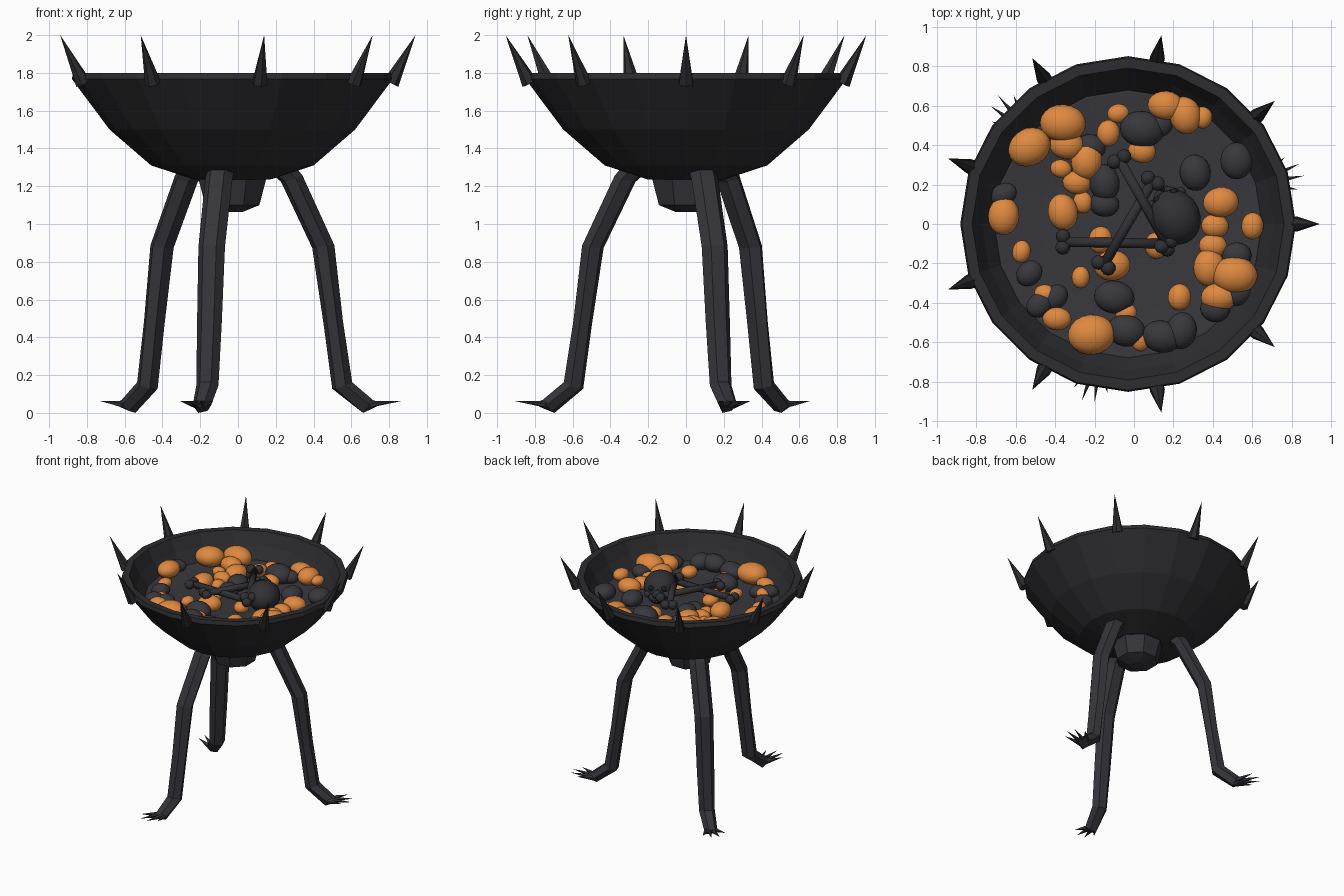
import bpy, bmesh, math, random
from mathutils import Vector, Matrix

if "Cube" in bpy.data.objects:
    bpy.data.objects.remove(bpy.data.objects["Cube"])

random.seed(4)
CX = -0.03  # axis of the bowl


def material(name, rgb):
    m = bpy.data.materials.new(name)
    m.diffuse_color = (*rgb, 1)
    m.use_nodes = True
    m.node_tree.nodes["Principled BSDF"].inputs["Base Color"].default_value = m.diffuse_color
    return m


IRON = material("black_iron", (0.026, 0.026, 0.030))
LEG = material("dark_leg_iron", (0.036, 0.035, 0.043))
COAL = material("charcoal", (0.040, 0.040, 0.047))
BONE = material("charred_bone", (0.031, 0.031, 0.036))
SOCKET = material("socket_black", (0.014, 0.014, 0.016))
EMBER = material("ember_orange", (0.74, 0.25, 0.05))


def finish(bm, name, mat, smooth=False):
    bmesh.ops.recalc_face_normals(bm, faces=bm.faces)
    me = bpy.data.meshes.new(name)
    bm.to_mesh(me)
    bm.free()
    me.materials.append(mat)
    for p in me.polygons:
        p.use_smooth = smooth
    ob = bpy.data.objects.new(name, me)
    bpy.context.collection.objects.link(ob)
    return ob


def loft(bm, rings):
    """Skin a list of equal-length point rings and cap both ends."""
    vs = [[bm.verts.new(p) for p in r] for r in rings]
    n = len(vs[0])
    for a, b in zip(vs, vs[1:]):
        for i in range(n):
            bm.faces.new((a[i], a[(i + 1) % n], b[(i + 1) % n], b[i]))
    bm.faces.new(vs[0])
    bm.faces.new(vs[-1])


def turned(name, profile, sides, mat, turn=0.0):
    bm = bmesh.new()
    loft(bm, [[(CX + r * math.cos(turn + math.tau * i / sides),
                r * math.sin(turn + math.tau * i / sides), z) for i in range(sides)]
              for r, z in profile])
    return finish(bm, name, mat)


def cone(bm, a, b, r1, r2, sides):
    a, b = Vector(a), Vector(b)
    rot = (b - a).to_track_quat('Z', 'Y').to_matrix().to_4x4()
    bmesh.ops.create_cone(bm, cap_ends=True, segments=sides, radius1=r1, radius2=r2,
                          depth=(b - a).length,
                          matrix=Matrix.Translation((a + b) / 2) @ rot)


def ball(bm, c, size, turn=0.0, sub=3):
    m = Matrix.Translation(c) @ Matrix.Rotation(turn, 4, 'Z') @ Matrix.Diagonal((*size, 1))
    bmesh.ops.create_icosphere(bm, subdivisions=sub, radius=1, matrix=m)


def polar(r, z, angle, side=0.0):
    c, s = math.cos(angle), math.sin(angle)
    return (CX + r * c - side * s, r * s + side * c, z)


def hexagon(r, z, a, depth, width, lift):
    ts = [math.tau * i / 6 for i in range(6)]
    return [polar(r + depth * math.sin(t), z + lift * math.sin(t), a, width * math.cos(t))
            for t in ts]


# Bowl with a thin rim, and the gently dished ash floor inside
turned("bowl", [(0.20, 1.235), (0.43, 1.31), (0.65, 1.50), (0.85, 1.768), (0.842, 1.80),
                (0.79, 1.80), (0.74, 1.70), (0.67, 1.60), (0.2, 1.50)], 20, IRON)
turned("ash_floor", [(0.64, 1.56), (0.69, 1.61), (0.67, 1.612), (0.45, 1.59),
                     (0.18, 1.58)], 20, COAL)

# Faceted boss under the bowl
turned("bottom_boss", [(0.20, 1.26), (0.155, 1.10), (0.06, 1.064)], 8, LEG, math.pi / 8)

# Nine spikes leaning out from the rim
bm = bmesh.new()
for k in range(9):
    a = math.radians(40 * k)
    cone(bm, polar(0.84, 1.745, a), polar(0.97, 2.0, a), 0.043, 0, 6)
finish(bm, "rim_spikes", IRON)

# Three bent legs with clawed feet: (radius, height, half depth, half width, lift)
LEG_PATH = [(0.27, 1.30, 0.055, 0.074, 0.03), (0.33, 1.24, 0.055, 0.074, 0.02),
            (0.505, 0.88, 0.058, 0.072, 0.008), (0.56, 0.48, 0.05, 0.067, 0.008),
            (0.61, 0.145, 0.053, 0.06, 0.02), (0.745, 0.04, 0.03, 0.05, 0.034),
            (0.79, 0.047, 0.0, 0.045, 0.017)]
for k in range(3):
    a = math.radians(-102.5 + 120 * k)
    bm = bmesh.new()
    loft(bm, [hexagon(r, z, a, d, w, l) for r, z, d, w, l in LEG_PATH])
    for side, reach in ((-0.09, 0.87), (-0.035, 0.925), (0.03, 0.92), (0.085, 0.86)):
        cone(bm, polar(0.74, 0.042, a, side * 0.3), polar(reach, 0.062, a, side), 0.022, 0, 5)
    for v in bm.verts:
        v.co.z = max(v.co.z, 0.0)
    min(bm.verts, key=lambda v: v.co.z).co.z = 0.0
    finish(bm, "clawed_leg", LEG)

# Lumps lying on the ash: (size, turn of the long axis, places)
TALL, WIDE, SKEW = math.pi / 2, 0.0, 0.6
EMBERS = [
    (0.115, WIDE, [(-.36, .51), (.51, -.26), (-.215, -.56)]),
    (0.11, SKEW, [(-.53, .39)]),
    (0.088, WIDE, [(-.34, .40), (-.11, -.21), (.16, .60), (.44, .11), (.43, -.37)]),
    (0.092, TALL, [(-.24, .32), (-.36, .06), (-.66, .04), (.26, .55), (.38, -.22)]),
    (0.07, WIDE, [(-.29, .21), (.04, .37), (.41, -.01), (.40, -.11), (-.39, -.48)]),
    (0.067, TALL, [(-.13, .46), (.23, -.37), (-.17, -.08), (.11, -.11), (.60, -.01)]),
    (0.054, WIDE, [(-.37, .28), (-.08, .56), (-.45, -.355), (-.04, -.45)]),
    (0.055, TALL, [(-.26, .11), (.35, .54), (-.27, -.27), (-.57, -.14), (.03, -.59)]),
]
COALS = [
    (0.11, WIDE, [(.04, .48)]),
    (0.098, WIDE, [(-.10, -.37), (-.04, -.54), (.14, -.57)]),
    (0.092, TALL, [(-.15, .21), (.31, .26), (.52, .32), (.24, -.54)]),
    (0.075, WIDE, [(.12, .50), (-.22, .39), (-.15, .10), (.41, -.43), (.52, -.16), (.52, -.35)]),
    (0.068, SKEW, [(-.40, -.37), (-.66, .15), (-.53, -.25), (-.48, -.41)]),
]
for name, mat, groups, lift in (("glowing_embers", EMBER, EMBERS, 0.018),
                                ("dark_coals", COAL, COALS, 0.010)):
    bm = bmesh.new()
    for size, turn, spots in groups:
        for x, y in spots:
            ground = 1.565 + 0.10 * (x * x + y * y)
            s = (size * random.uniform(1.0, 1.05), size * random.uniform(0.82, 0.9), size * 0.7)
            ball(bm, (x, y, ground + lift + size * 0.35), s, turn + random.uniform(-0.2, 0.2))
    finish(bm, name, mat, True)

# Crossed long bones with a pair of knobs on each end
bm = bmesh.new()
for a, b in (((-.35, -.09, 1.67), (.16, -.10, 1.67)), ((-.07, .32, 1.70), (.16, -.09, 1.70)),
             ((-.15, -.20, 1.685), (.09, .21, 1.685))):
    a, b = Vector(a), Vector(b)
    along = (b - a).normalized()
    side = along.cross(Vector((0, 0, 1))).normalized()
    cone(bm, a, b, 0.025, 0.025, 12)
    for end, out in ((a, -1), (b, 1)):
        for s in (-1, 1):
            ball(bm, end + side * s * 0.028 + along * out * 0.01, (0.038,) * 3, 0, 2)
finish(bm, "crossed_bones", BONE, True)

# Skull lying in the coals, face turned to the back left
face = Vector((-0.42, 0.9, 0)).normalized()
side = Vector((face.y, -face.x, 0))
centre = Vector((0.21, 0.035, 1.672))
turn = math.atan2(face.y, face.x)
bm = bmesh.new()
ball(bm, centre, (0.143, 0.125, 0.115), turn)
ball(bm, centre + face * 0.095 + Vector((0, 0, -0.05)), (0.07, 0.075, 0.05), turn)
for s in (-1, 1):
    ball(bm, centre + face * 0.10 + side * s * 0.075 + Vector((0, 0, -0.03)), (0.03,) * 3, 0, 2)
finish(bm, "skull", BONE, True)

bm = bmesh.new()
for s in (-1, 1):
    ball(bm, centre + face * 0.12 + side * s * 0.046 + Vector((0, 0, 0.028)),
         (0.016, 0.024, 0.024), turn, 2)
ball(bm, centre + face * 0.153 + Vector((0, 0, -0.022)), (0.012, 0.013, 0.016), turn, 2)
finish(bm, "skull_sockets", SOCKET, True)

# Row of teeth
bm = bmesh.new()
for i in range(-2, 3):
    ball(bm, centre + face * (0.16 - 0.006 * i * i) + side * i * 0.022 + Vector((0, 0, -0.06)),
         (0.012, 0.011, 0.018), turn, 1)
finish(bm, "skull_teeth", BONE, True)
